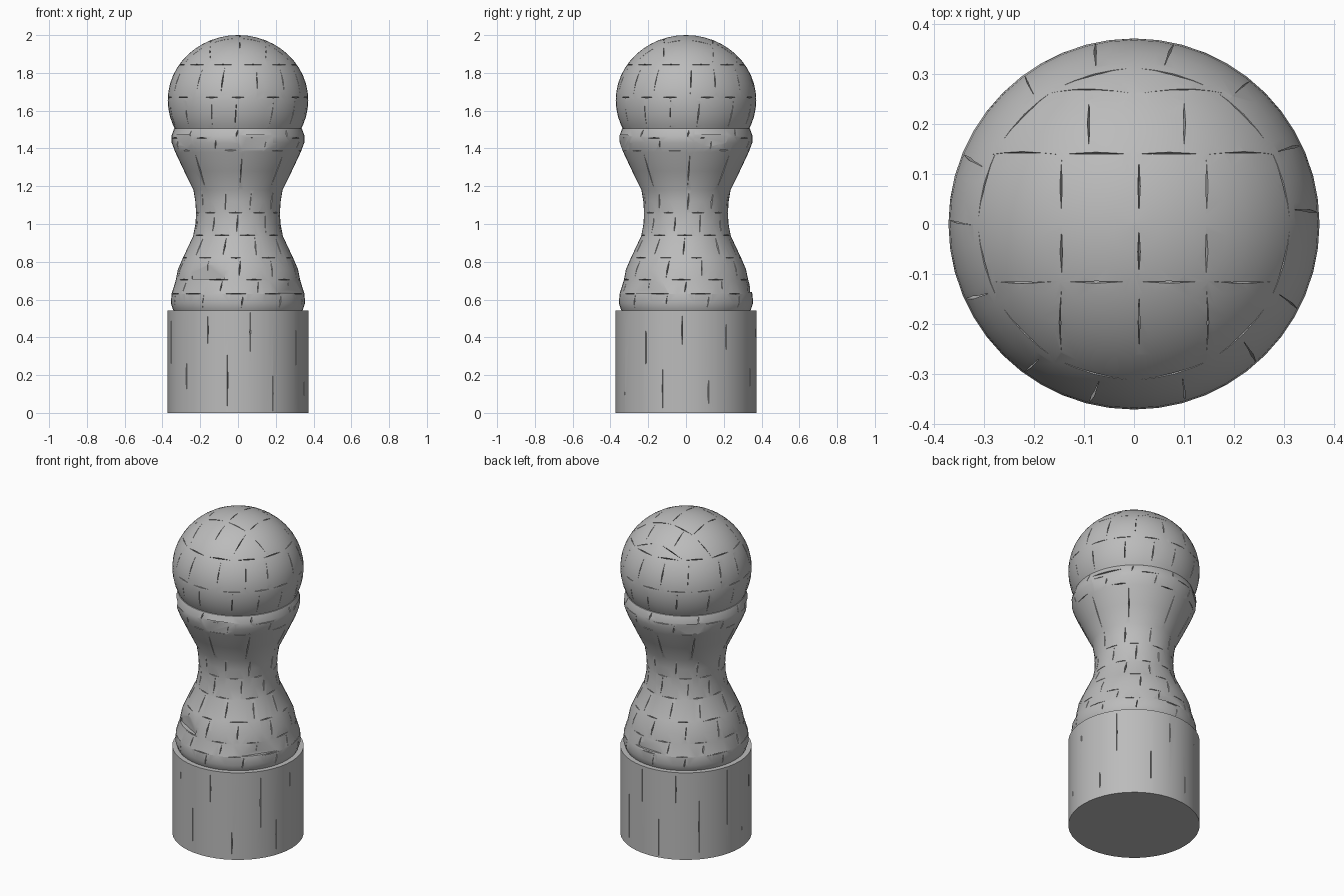
import bpy
import bmesh
import math
import random
from mathutils import Vector

if "Cube" in bpy.data.objects:
    bpy.data.objects.remove(bpy.data.objects["Cube"], do_unlink=True)

random.seed(4)
SIDES = 48

stone = bpy.data.materials.new("grey stone")
stone.use_nodes = True
grey = (0.5, 0.5, 0.5, 1)
stone.diffuse_color = grey
stone.node_tree.nodes["Principled BSDF"].inputs["Base Color"].default_value = grey


def mesh_object(name, bm):
    bmesh.ops.recalc_face_normals(bm, faces=bm.faces)
    mesh = bpy.data.meshes.new(name)
    bm.to_mesh(mesh)
    bm.free()
    mesh.materials.append(stone)
    obj = bpy.data.objects.new(name, mesh)
    bpy.context.collection.objects.link(obj)
    return obj


def lathe(name, profile):
    """Spin a list of (radius, height) points into a closed solid."""
    bm = bmesh.new()
    rings = []
    for r, z in profile:
        ring = [bm.verts.new((r * math.cos(a), r * math.sin(a), z))
                for a in (math.tau * i / SIDES for i in range(SIDES))]
        rings.append(ring)
    for low, high in zip(rings, rings[1:]):
        for i in range(SIDES):
            j = (i + 1) % SIDES
            bm.faces.new((low[i], low[j], high[j], high[i]))
    bm.faces.new(rings[0])
    bm.faces.new(rings[-1])
    return mesh_object(name, bm)


def radius_at(profile, z):
    for (r0, z0), (r1, z1) in zip(profile, profile[1:]):
        if z0 <= z <= z1 and z1 > z0:
            return r0 + (r1 - r0) * (z - z0) / (z1 - z0)
    return profile[-1][0]


def sliver(bm, a, b, normal, width, depth):
    """A long diamond between a and b, used to carve one crack."""
    mid = (a + b) / 2
    side = (b - a).normalized().cross(normal) * width
    around = [mid + side, mid + normal * 0.02, mid - side, mid - normal * depth]
    ends = [bm.verts.new(a), bm.verts.new(b)]
    ring = [bm.verts.new(p) for p in around]
    for end in ends:
        for i in range(4):
            bm.faces.new((end, ring[i], ring[(i + 1) % 4]))


def on_surface(profile, angle, z):
    r = radius_at(profile, z)
    return Vector((r * math.cos(angle), r * math.sin(angle), z))


def outward(profile, angle, z):
    slope = (radius_at(profile, z + 0.01) - radius_at(profile, z - 0.01)) / 0.02
    return Vector((math.cos(angle), math.sin(angle), -slope)).normalized()


def masonry(bm, profile, levels, count):
    """Broken bed joints at each level, staggered upright joints between."""
    for row, (z0, z1) in enumerate(zip(levels, levels[1:])):
        for k in range(count):
            angle = math.tau * (k + 0.5 * (row % 2)) / count - math.pi / 2
            angle += random.uniform(-0.06, 0.06)
            mid = (z0 + z1) / 2
            gap = (z1 - z0) * 0.08
            sliver(bm, on_surface(profile, angle, z0 + gap),
                   on_surface(profile, angle + 0.03, z1 - gap),
                   outward(profile, angle, mid), random.uniform(0.002, 0.005), 0.018)
            if row:
                half = random.uniform(0.13, 0.2)
                middle = angle + 0.25
                sliver(bm, on_surface(profile, middle - half, z0),
                       on_surface(profile, middle + half, z0),
                       outward(profile, middle, z0), 0.003, 0.018)


def chip(bm, angle, z, distance, size):
    """A tilted block that knocks a flat off the surface."""
    new = bmesh.ops.create_cube(bm, size=1)["verts"]
    tilt = random.uniform(-0.15, 0.15)
    for v in new:
        x, y, h = v.co.x * 0.2 + distance + 0.1, v.co.y * size[0], v.co.z * size[1]
        x += h * tilt
        v.co = (x * math.cos(angle) - y * math.sin(angle),
                x * math.sin(angle) + y * math.cos(angle), z + h)


def carve(obj, bm):
    cutter = mesh_object("crack_cutter", bm)
    cutter.hide_render = True
    mod = obj.modifiers.new("cracks", "BOOLEAN")
    mod.operation = "DIFFERENCE"
    mod.solver = "EXACT"
    mod.use_self = True
    mod.object = cutter
    bpy.ops.object.select_all(action="DESELECT")
    bpy.context.view_layer.objects.active = obj
    obj.select_set(True)
    bpy.ops.object.modifier_apply(modifier=mod.name)
    bpy.data.objects.remove(cutter, do_unlink=True)
    bpy.ops.object.shade_smooth_by_angle(angle=math.radians(30))


# Cylindrical plinth with upright cracks of uneven length
plinth_profile = [(0.372, 0), (0.372, 0.543)]
plinth = lathe("plinth", plinth_profile)
cuts = bmesh.new()
for k in range(18):
    angle = math.tau * (k + random.uniform(-0.3, 0.3)) / 18
    length = random.uniform(0.18, 0.42)
    low, high = (0.004, length) if k % 2 else (0.54 - length, 0.539)
    sliver(cuts, on_surface(plinth_profile, angle, low),
           on_surface(plinth_profile, angle, high),
           Vector((math.cos(angle), math.sin(angle), 0)), 0.003, 0.02)
carve(plinth, cuts)

# Waisted shaft with a swelling foot and a flared collar
shaft_profile = [(0.335, 0.53), (0.345, 0.55), (0.355, 0.58), (0.352, 0.63),
                 (0.33, 0.70), (0.318, 0.76), (0.292, 0.82), (0.238, 0.935),
                 (0.225, 1.0), (0.222, 1.06), (0.226, 1.12), (0.236, 1.18),
                 (0.285, 1.28), (0.332, 1.38), (0.351, 1.43), (0.353, 1.465),
                 (0.338, 1.505), (0.325, 1.513)]
shaft = lathe("shaft", shaft_profile)
cuts = bmesh.new()
masonry(cuts, shaft_profile, [0.55, 0.63, 0.705, 0.82, 0.94, 1.06, 1.18], 10)
masonry(cuts, shaft_profile, [1.18, 1.39, 1.455, 1.505], 8)
for angle, z, distance, size in [(-1.3, 1.43, 0.335, (0.2, 0.08)),
                                 (0.4, 1.44, 0.34, (0.22, 0.07)),
                                 (2.3, 1.42, 0.338, (0.24, 0.08)),
                                 (3.7, 1.44, 0.34, (0.2, 0.07)),
                                 (-2.1, 0.76, 0.305, (0.2, 0.1)),
                                 (-0.6, 0.67, 0.33, (0.22, 0.07)),
                                 (1.5, 0.67, 0.335, (0.2, 0.06))]:
    chip(cuts, angle, z, distance, size)
carve(shaft, cuts)

# Ball finial with coursed sides and a paved crown
CENTRE, WIDE, TALL = 1.655, 0.372, 0.345
head_profile = [(WIDE * math.cos(t), CENTRE + TALL * math.sin(t))
                for t in (math.radians(-30 + 119.5 * i / 16) for i in range(17))]
head = lathe("ball_finial", head_profile)
cuts = bmesh.new()
masonry(cuts, head_profile, [1.5, 1.67, 1.84], 14)


def crown_point(x, y):
    return Vector((x, y, CENTRE + TALL * math.sqrt(1 - (x * x + y * y) / WIDE ** 2)))


def crown_crack(x0, y0, x1, y1):
    a, b = crown_point(x0, y0), crown_point(x1, y1)
    normal = ((a + b) / 2 - Vector((0, 0, CENTRE))).normalized()
    sliver(cuts, a, b, normal, 0.003, 0.022)


for y in (-0.115, 0.14):
    for x in (-0.22, -0.075, 0.07, 0.215):
        crown_crack(x - 0.065, y, x + 0.065, y)
for x in (-0.09, 0.1):
    crown_crack(x - 0.08, 0.263, x + 0.08, 0.263)
    crown_crack(x, 0.15, x, 0.25)
for x in (-0.145, 0.01, 0.145):
    crown_crack(x, 0.02, x, 0.13)
    crown_crack(x, -0.1, x, -0.01)
    crown_crack(x, -0.26, x, -0.125)
for k in range(12):
    a0, a1 = math.tau * (k + 0.08) / 12, math.tau * (k + 0.92) / 12
    crown_crack(0.313 * math.cos(a0), 0.313 * math.sin(a0),
                0.313 * math.cos(a1), 0.313 * math.sin(a1))
carve(head, cuts)
